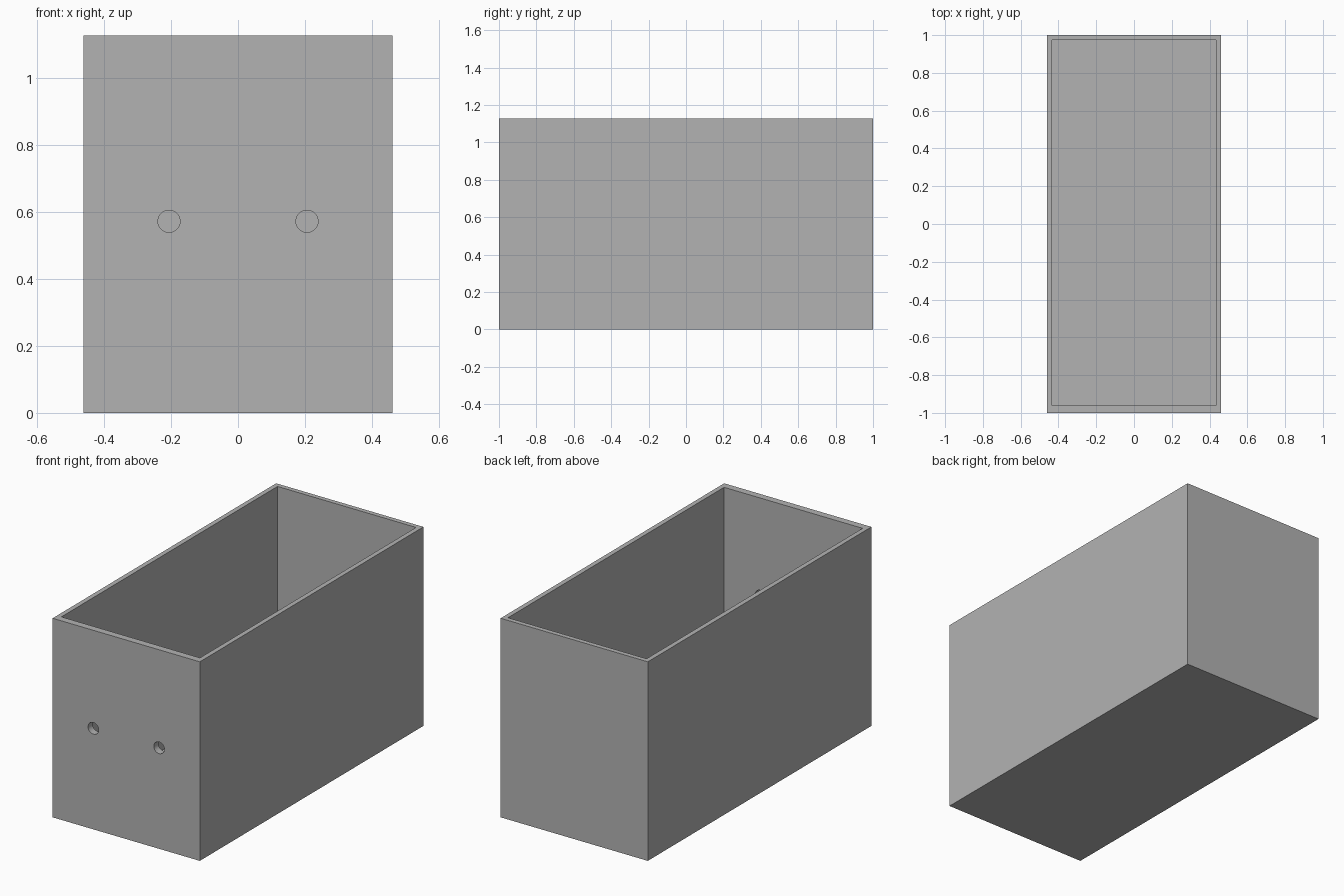
import bpy, bmesh, math
from mathutils import Matrix, Vector

if "Cube" in bpy.data.objects:
    bpy.data.objects.remove(bpy.data.objects["Cube"])

grey = bpy.data.materials.new("plain grey")
grey.diffuse_color = (0.45, 0.45, 0.45, 1)
grey.use_nodes = True
grey.node_tree.nodes["Principled BSDF"].inputs["Base Color"].default_value = grey.diffuse_color


def make_object(name, bm):
    mesh = bpy.data.meshes.new(name)
    bm.to_mesh(mesh)
    bm.free()
    obj = bpy.data.objects.new(name, mesh)
    bpy.context.collection.objects.link(obj)
    mesh.materials.append(grey)
    return obj


def box(name, low, high):
    low, high = Vector(low), Vector(high)
    bm = bmesh.new()
    bmesh.ops.create_cube(bm, size=1, matrix=Matrix.Translation((low + high) / 2)
                          @ Matrix.Diagonal((*(high - low), 1)))
    return make_object(name, bm)


def cut(target, cutter):
    mod = target.modifiers.new(cutter.name, 'BOOLEAN')
    mod.operation = 'DIFFERENCE'
    mod.solver = 'EXACT'
    mod.object = cutter
    cutter.hide_render = True
    cutter.hide_set(True)


# Outer block of the open-topped box
W, H, WALL, FRONT_WALL = 0.461, 1.127, 0.027, 0.04
open_box = box("open_box", (-W, -1, 0), (W, 1, H))

# Hollow interior, with a thicker front wall
cut(open_box, box("interior_cutter", (-W + WALL, -1 + FRONT_WALL, WALL),
                  (W - WALL, 1 - WALL, H + 0.2)))

# Two round holes through the front wall
for side, x in (("left", -0.206), ("right", 0.206)):
    bm = bmesh.new()
    bmesh.ops.create_cone(bm, cap_ends=True, segments=48, radius1=0.033, radius2=0.033,
                          depth=0.2, matrix=Matrix.Translation((x, -1, 0.572))
                          @ Matrix.Rotation(math.pi / 2, 4, 'X'))
    cut(open_box, make_object(side + "_hole_cutter", bm))
